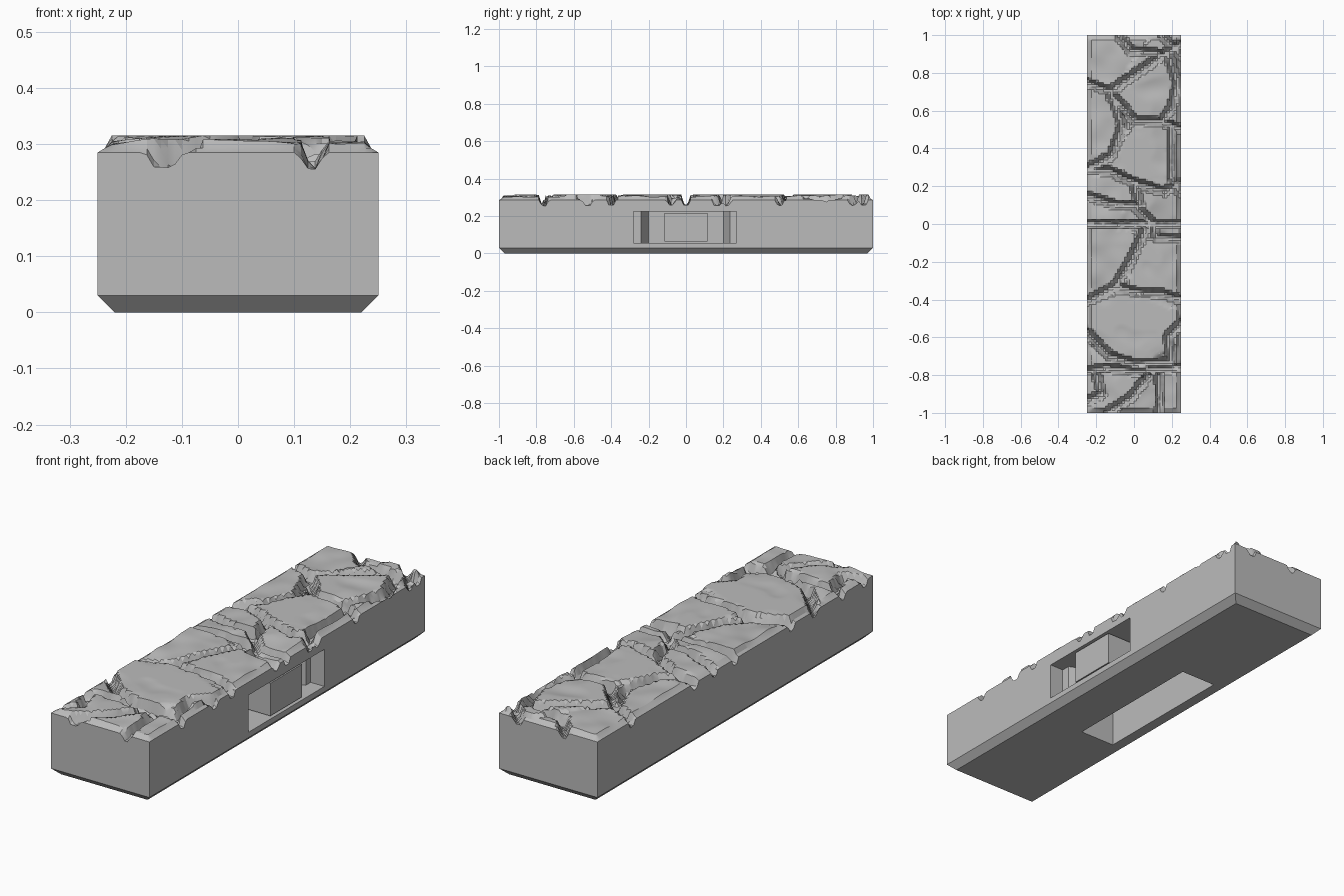
import bpy, bmesh, math
from mathutils import Vector, noise
from mathutils.geometry import intersect_point_line

cube = bpy.data.objects.get("Cube")
if cube:
    bpy.data.objects.remove(cube, do_unlink=True)

HALF_X, HALF_Y, RIM_Z, TOP_Z, CHAMFER = .25, 1, .285, .315, .03
CELL = .0125

stone = bpy.data.materials.new("stone_grey")
stone.use_nodes = True
stone.diffuse_color = (.5, .5, .5, 1)
stone.node_tree.nodes["Principled BSDF"].inputs["Base Color"].default_value = stone.diffuse_color

# Crack lines between the paving stones, as plan paths
cracks = [
    "-.25 .75, -.13 .7, .16 .9, .25 .95",
    "-.08 1, -.02 .92, .14 .9",
    ".15 1, .25 .89",
    "-.13 .7, 0 .55, .15 .54, .2 .62, .23 .75, .18 .9",
    "-.12 .68, -.06 .52, -.12 .36, -.25 .29",
    "-.25 .29, -.13 .28, 0 .22, .16 .17, .25 .22",
    ".15 .54, .25 .5",
    ".2 .5, .2 .24, .25 .16",
    "-.25 .15, -.1 .1, 0 .1, .1 0, .12 -.07, .25 -.08",
    "0 .22, .03 .1",
    "-.25 0, .25 0",
    ".06 -.03, -.02 -.2, -.1 -.33, -.25 -.41",
    "-.1 -.33, 0 -.36, .15 -.37, .25 -.4",
    "-.25 -.57, -.13 -.7, 0 -.74, .2 -.73, .18 -.6, .25 -.52",
    "-.25 -.78, -.15 -.76, 0 -.78, .25 -.76",
    ".08 -.8, -.02 -.92, -.14 -1",
    "-.2 -.8, -.17 -.9, -.25 -.94",
    ".13 -.8, .14 -.95, .13 -1",
]
segments = []
for path in cracks:
    points = [Vector([float(n) for n in pair.split()]) for pair in path.split(",")]
    segments += list(zip(points, points[1:]))

# Paving stones by plan centre, and the slope of each top
stones = [(Vector(c), Vector(slope), level) for c, slope, level in (
    ((-.16, .88), (0, 0), .3), ((.07, .72), (-.05, .02), .312),
    ((-.18, .53), (0, 0), .3), ((.07, .37), (-.06, 0), .311),
    ((-.13, .2), (.1, 0), .305), ((.12, .08), (-.05, .1), .305),
    ((-.13, -.17), (0, .05), .304), ((.12, -.23), (-.08, 0), .31),
    ((0, -.55), (0, .02), .312), ((-.12, -.86), (.1, 0), .306),
    ((.2, -.88), (0, 0), .3), ((.05, -.9), (-.1, .1), .306))]


def crack_distance(p):
    best = 1
    for a, b in segments:
        t = min(1, max(0, intersect_point_line(p, a, b)[1]))
        best = min(best, (p - a.lerp(b, t)).length)
    return best


def surface_height(p):
    """Height of the paved top at a plan position."""
    edge = min(HALF_X - abs(p.x), HALF_Y - abs(p.y))
    gap = crack_distance(p) + .004 * noise.noise(Vector((p.x, p.y, 3)) * 40)
    centre, slope, level = min(stones, key=lambda s: (p - s[0]).length)
    rough = noise.noise(Vector((p.x * 9, p.y * 9, 0)))
    top = min(TOP_Z, level + slope.dot(p - centre) + .01 * rough + .004)
    if edge < .02:
        top = RIM_Z + .6 * edge
    floor = .257 + .006 * rough
    if gap < .011:
        return floor
    if gap < .024:
        return min(top, floor + (top - floor) * (gap - .011) / .013)
    return top


def finish(bm, name):
    bmesh.ops.recalc_face_normals(bm, faces=bm.faces[:])
    mesh = bpy.data.meshes.new(name)
    bm.to_mesh(mesh)
    bm.free()
    mesh.materials.append(stone)
    ob = bpy.data.objects.new(name, mesh)
    bpy.context.collection.objects.link(ob)
    return ob


def prism(name, outline, low, high):
    """Extrude a plan outline between two heights."""
    bm = bmesh.new()
    face = bm.faces.new([bm.verts.new((x, y, low)) for x, y in outline])
    up = bmesh.ops.extrude_face_region(bm, geom=[face])["geom"]
    for v in up:
        if isinstance(v, bmesh.types.BMVert):
            v.co.z = high
    return finish(bm, name)


def rectangle(x0, x1, y):
    return [(x0, -y), (x1, -y), (x1, y), (x0, y)]


# Tile body: sculpted top, straight sides, chamfered foot
bm = bmesh.new()
bmesh.ops.create_grid(bm, x_segments=round(2 * HALF_X / CELL),
                      y_segments=round(2 * HALF_Y / CELL), size=1)
for v in bm.verts:
    v.co.x *= HALF_X
    v.co.y *= HALF_Y
    v.co.z = surface_height(v.co.xy)
border = [e for e in bm.edges if e.is_boundary]
for z, inset in ((CHAMFER, 0), (0, CHAMFER)):
    geom = bmesh.ops.extrude_edge_only(bm, edges=border)["geom"]
    border = [e for e in geom if isinstance(e, bmesh.types.BMEdge)]
    for v in {v for e in border for v in e.verts}:
        v.co.x *= (HALF_X - inset) / HALF_X
        v.co.y *= (HALF_Y - inset) / HALF_Y
        v.co.z = z
bmesh.ops.contextual_create(bm, geom=border)
body = finish(bm, "paved_tile")

# Clip pocket in the side and long slot in the underside
pocket = [(.3, -.28), (.18, -.28), (.18, -.24), (.09, -.2),
          (.09, .2), (.18, .235), (.18, .27), (.3, .27)]
cutters = [prism("side_pocket_cutter", pocket, .055, .225),
           prism("underside_slot_cutter", rectangle(-.17, .01, .35), -.1, .22)]
bpy.context.view_layer.objects.active = body
for cutter in cutters:
    cutter.hide_render = True
    mod = body.modifiers.new(cutter.name, "BOOLEAN")
    mod.operation, mod.solver, mod.object = "DIFFERENCE", "EXACT", cutter
    bpy.ops.object.modifier_apply(modifier=mod.name)
    bpy.data.objects.remove(cutter, do_unlink=True)

# Locking block standing in the middle of the pocket
prism("pocket_block", rectangle(.08, .245, .115), .065, .215)

bpy.ops.object.select_all(action="DESELECT")
body.select_set(True)
bpy.ops.object.shade_smooth_by_angle(angle=math.radians(25))
